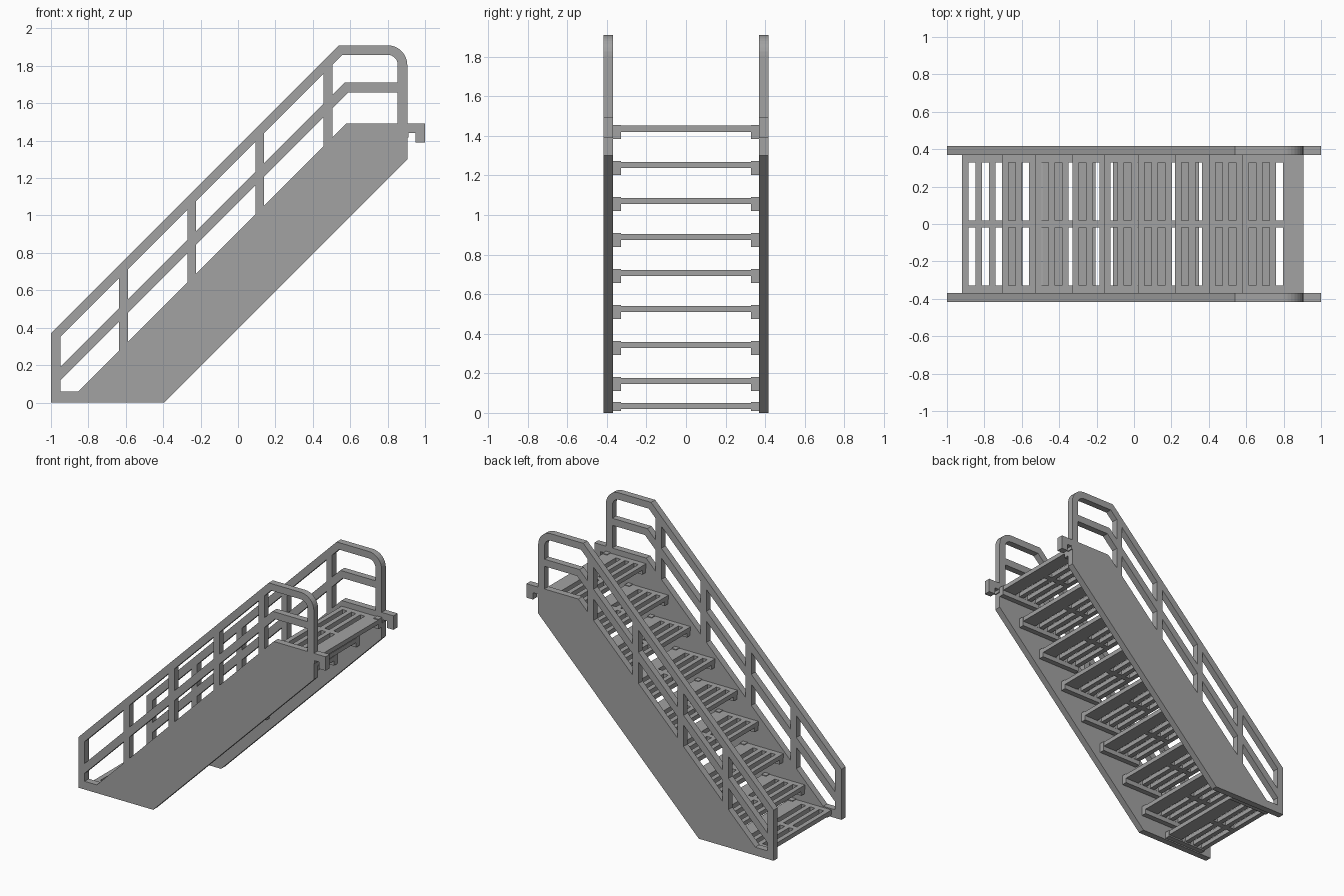
import bpy, math
from mathutils import Matrix

if "Cube" in bpy.data.objects:
    bpy.data.objects.remove(bpy.data.objects["Cube"])

grey = bpy.data.materials.new("painted_grey_metal")
grey.diffuse_color = (0.36, 0.36, 0.36, 1)
grey.use_nodes = True
grey.node_tree.nodes["Principled BSDF"].inputs["Base Color"].default_value = grey.diffuse_color


def plate(name, loops, half, matrix):
    """Flat plate from an outline plus hole loops, given thickness 2*half."""
    cu = bpy.data.curves.new(name, 'CURVE')
    cu.dimensions = '2D'
    cu.fill_mode = 'BOTH'
    cu.extrude = half
    for pts in loops:
        sp = cu.splines.new('POLY')
        sp.points.add(len(pts) - 1)
        for p, (a, b) in zip(sp.points, pts):
            p.co = (a, b, 0, 1)
        sp.use_cyclic_u = True
    tmp = bpy.data.objects.new(name + "_tmp", cu)
    bpy.context.collection.objects.link(tmp)
    dg = bpy.context.evaluated_depsgraph_get()
    me = bpy.data.meshes.new_from_object(tmp.evaluated_get(dg))
    bpy.data.objects.remove(tmp)
    bpy.data.curves.remove(cu)
    me.transform(matrix)
    me.name = name
    me.materials.clear()
    me.materials.append(grey)
    for f in me.polygons:
        f.use_smooth = False
    ob = bpy.data.objects.new(name, me)
    bpy.context.collection.objects.link(ob)
    return ob


def rect(x0, x1, y0, y1):
    return [(x0, y0), (x1, y0), (x1, y1), (x0, y1)]


def arc(cx, cz, r, n=8):
    return [(cx + r * math.sin(i / n * math.pi / 2), cz + r * math.cos(i / n * math.pi / 2))
            for i in range(n + 1)]


# Side panel: stringer, railing and hook in one profile (x, z)
RAIL, MID_T, MID_B, STR = 1.30, 1.14, 1.068, 0.912   # z - x of the sloped edges
outline = [(-1, 0), (-1, 0.37), (0.54, 1.91)] + arc(0.80, 1.805, 0.105) + [
    (0.905, 1.492), (1.0, 1.492), (1.0, 1.39), (0.948, 1.39), (0.948, 1.44),
    (0.912, 1.44), (0.912, 1.417), (0.905, 1.417), (0.905, 1.30), (-0.395, 0)]
holes = []
posts = [(-0.635 + 0.364 * i, -0.588 + 0.364 * i) for i in range(4)]
lefts = [-0.95] + [p[1] for p in posts]
for i, (a, (b, _)) in enumerate(zip(lefts, posts)):
    holes.append([(a, a + MID_T), (b, b + MID_T), (b, b + RAIL), (a, a + RAIL)])
    low = [(a, 0.06), (0.06 - STR, 0.06)] if i == 0 else [(a, a + STR)]
    holes.append(low + [(b, b + STR), (b, b + MID_B), (a, a + MID_B)])
a, e = lefts[-1], 0.854
holes.append([(a, a + MID_T), (1.71 - MID_T, 1.71), (e, 1.71)]
             + arc(0.80, 1.805, 0.054)[::-1] + [(1.859 - RAIL, 1.859), (a, a + RAIL)])
holes.append([(a, a + STR), (1.492 - STR, 1.492), (e, 1.492), (e, 1.658),
              (1.658 - MID_B, 1.658), (a, a + MID_B)])
stand = Matrix.Rotation(math.pi / 2, 4, 'X')
for side, s in (("front", -1), ("back", 1)):
    plate(side + "_side_panel", [outline] + holes, 0.024,
          Matrix.Translation((0, s * 0.392, 0)) @ stand)

# Slotted treads with support rails at both ends
fronts = [-0.92, -0.706, -0.53, -0.328, -0.16, 0.022, 0.22, 0.40, 0.58]
tops = [0.051] + [0.177 + 0.182 * i for i in range(8)]
DEPTH = 0.325
for n, (x, z) in enumerate(zip(fronts, tops), 1):
    loops = [rect(x, x + DEPTH, -0.369, 0.369)]
    for k in range(3):
        s0 = x + 0.035 + 0.0725 * k
        loops += [rect(s0, s0 + 0.037, 0.02, 0.328), rect(s0, s0 + 0.037, -0.328, -0.02)]
    plate(f"tread_{n}", loops, 0.016, Matrix.Translation((0, 0, z - 0.016)))
    drop = 0.042 if n == 1 else 0.066
    for side, s in (("front", -1), ("back", 1)):
        y0, y1 = sorted((s * 0.329, s * 0.369))
        # rail below the tread
        h = (drop - 0.031) / 2
        plate(f"tread_{n}_{side}_rail", [rect(x + 0.004, x + DEPTH - 0.001, y0, y1)], h,
              Matrix.Translation((0, 0, z - drop + h)))
        # end cap wrapping the back corner
        h = (drop + 0.005) / 2
        plate(f"tread_{n}_{side}_end_cap", [rect(x + DEPTH - 0.037, x + DEPTH + 0.001, y0, y1)], h,
              Matrix.Translation((0, 0, z + 0.005 - h)))
